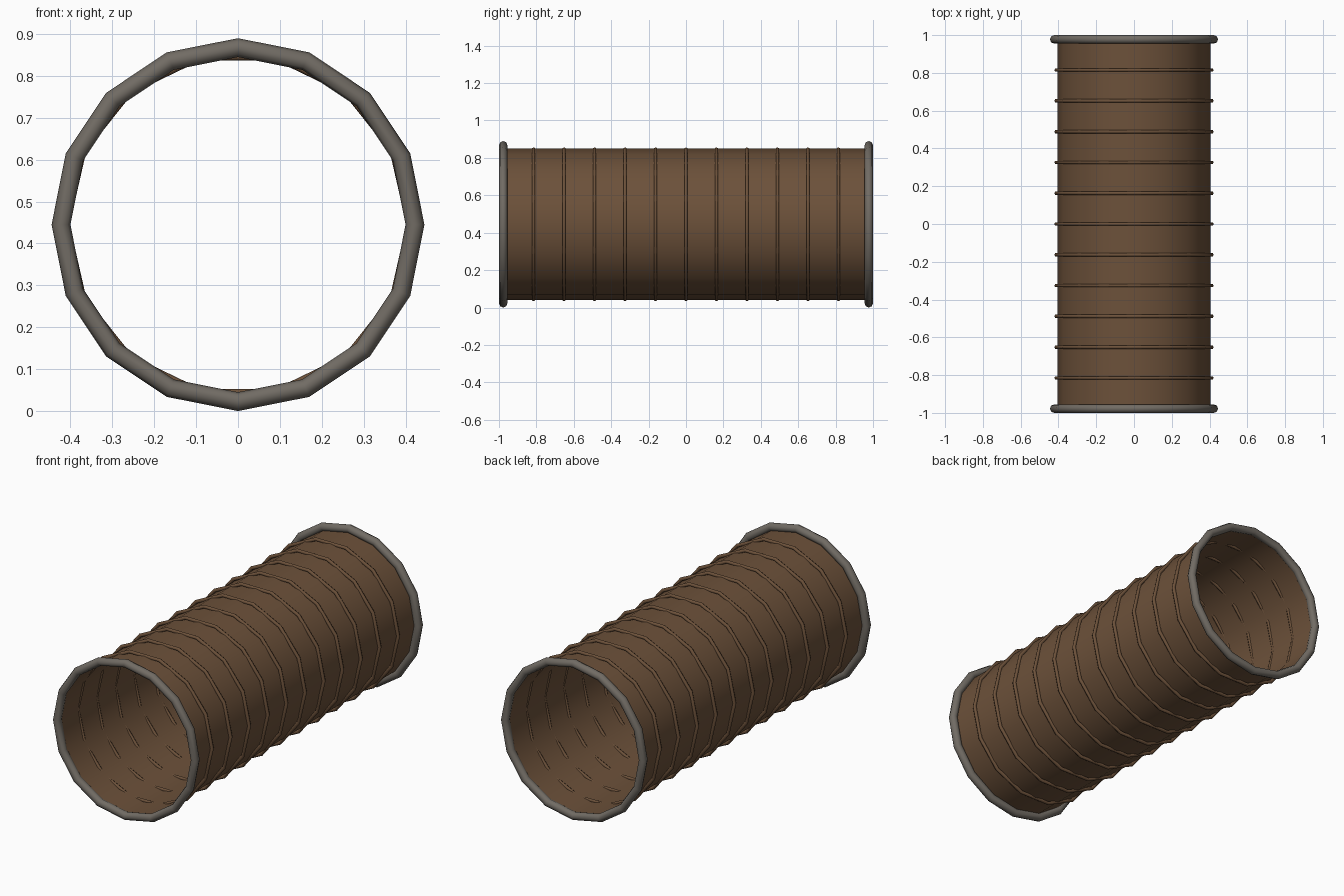
import bpy
from math import pi

cube = bpy.data.objects.get("Cube")
if cube:
    bpy.data.objects.remove(cube, do_unlink=True)

CENTRE_Z = 0.445
RIB_SPACING = 0.163


def make_material(name, rgb):
    mat = bpy.data.materials.new(name)
    mat.use_nodes = True
    colour = (*rgb, 1)
    mat.diffuse_color = colour
    bsdf = mat.node_tree.nodes["Principled BSDF"]
    bsdf.inputs["Base Color"].default_value = colour
    return mat


def finish(name, mat):
    obj = bpy.context.object
    obj.name = obj.data.name = name
    obj.data.materials.append(mat)
    bpy.ops.object.shade_smooth()
    return obj


def hoop(name, y, major, minor, sides, section_sides, mat):
    """A faceted ring around the length of the tunnel."""
    bpy.ops.mesh.primitive_torus_add(
        location=(0, y, CENTRE_Z), rotation=(pi / 2, 0, 0),
        major_radius=major, minor_radius=minor,
        major_segments=sides, minor_segments=section_sides)
    return finish(name, mat)


brown = make_material("brown fabric", (0.15, 0.082, 0.042))
grey = make_material("warm grey rim", (0.165, 0.148, 0.127))

# Open-ended tunnel wall
bpy.ops.mesh.primitive_cylinder_add(
    vertices=16, radius=0.405, depth=1.955, end_fill_type='NOTHING',
    location=(0, 0, CENTRE_Z), rotation=(pi / 2, 0, 0))
finish("tunnel_wall", brown)

# Thick rims at both ends
for name, y in (("front_rim", -0.9775), ("back_rim", 0.9775)):
    hoop(name, y, 0.4225, 0.0225, 16, 8, grey)

# Thin ribs, slightly coarser than the wall so they dip through it
for i in range(-5, 6):
    hoop(f"rib_{i + 6}", i * RIB_SPACING, 0.412, 0.01, 14, 6, brown)
